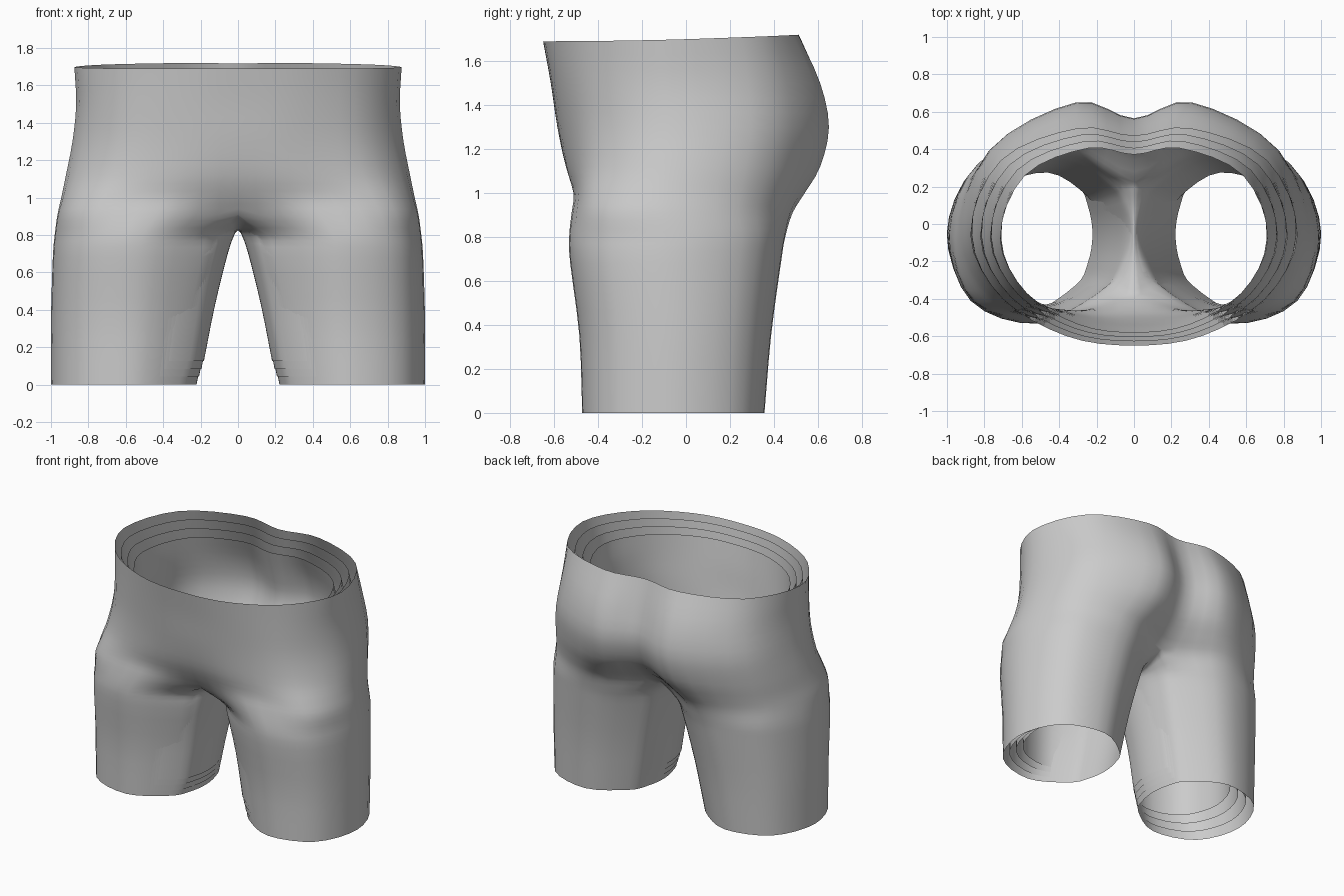
import bpy, bmesh
from math import sin, cos, radians, copysign
from mathutils import Vector

if "Cube" in bpy.data.objects:
    bpy.data.objects.remove(bpy.data.objects["Cube"])

SUB = 4     # samples per span around
VSUB = 3    # samples per span vertically

# Half-torso sections: height, then front centre -> side -> back centre
TORSO = [
    (1.69, [(0, -.65), (.36, -.60), (.70, -.40), (.875, -.06), (.71, .34), (.30, .51), (0, .47)]),
    (1.50, [(0, -.615), (.36, -.575), (.70, -.40), (.865, -.06), (.735, .38), (.31, .61), (0, .53)]),
    (1.30, [(0, -.585), (.36, -.55), (.71, -.40), (.885, -.06), (.765, .40), (.31, .65), (0, .565)]),
    (1.12, [(0, -.545), (.37, -.53), (.75, -.405), (.92, -.07), (.79, .37), (.33, .61), (0, .51)]),
    (1.00, [(0, -.49), (.40, -.51), (.80, -.42), (.945, -.08), (.805, .34), (.37, .54), (0, .40)]),
    (0.91, [(0, -.43), (.44, -.52), (.845, -.42), (.965, -.07), (.82, .32), (.41, .485), (0, .30)]),
]
# Crotch seam between the legs, back to front (y, z)
CROTCH = [(.13, .84), (-.05, .825), (-.25, .84)]
# Rounded leg sections: height, x range, y range, outward lean of the front
LEG = [
    (0.80, .02, .98, -.535, .455, .07),
    (0.68, .065, .99, -.53, .435, .06),
    (0.35, .150, 1.0, -.488, .39, .03),
    (0.00, .222, 1.0, -.475, .36, .01),
]
ANGLES = (-140, -97, -48, 0, 48, 97, 140, 160, 180, 200)


def leg_point(z, x0, x1, y0, y1, lean, a):
    c, s = cos(radians(a)), sin(radians(a))
    c, s = (copysign(abs(v) ** .97, v) for v in (c, s))
    return Vector(((x0 + x1 + (x1 - x0) * c) / 2 + lean * max(-s, 0) ** 2,
                   (y0 + y1 + (y1 - y0) * s) / 2, z))


def spline(pts, n, before=None, after=None):
    """Catmull-Rom curve through pts, with optional ghost end points."""
    p = [before or pts[0] * 2 - pts[1]] + pts + [after or pts[-1] * 2 - pts[-2]]
    out = []
    for i in range(1, len(p) - 2):
        a, b, c, d = p[i - 1:i + 3]
        for k in range(n):
            t = k / n
            out.append(.5 * (2 * b + (c - a) * t + (2 * a - 5 * b + 4 * c - d) * t * t
                             + (3 * b - a - 3 * c + d) * t ** 3))
    return out + [pts[-1].copy()]


def mirrored(v):
    return Vector((-v.x, v.y, v.z))


# Outer rings of torso and whole rings of leg
outer, inner = [], []
for z, sec in TORSO:
    tilt = .022 if z > 1.6 else 0
    p = [Vector((x, y, z + tilt * (y + .65) ** 2)) for x, y in sec]
    outer.append(spline(p, SUB, mirrored(p[1]), mirrored(p[-2])))
hem = outer[-1]
seam = [hem[-1]] + [Vector((0, y, z)) for y, z in CROTCH] + [hem[0]]
inner.append(spline(seam, SUB))
for sec in LEG:
    p = [leg_point(*sec, a) for a in ANGLES]
    ring = spline(p + [p[0]], SUB, p[-1], p[1])
    outer.append(ring[:6 * SUB + 1])
    inner.append(ring[6 * SUB:])

# Columns smoothed vertically, then skinned as grids
bm = bmesh.new()
for rings in (outer, inner):
    cols = [spline(list(c), VSUB) for c in zip(*rings)]
    if rings is outer:
        for c in (cols[0], cols[-1]):
            for v in c[:5 * VSUB + 1]:
                v.x = 0
        edges = cols[0], cols[-1]
    else:   # inner thigh borders follow the outer columns
        cols[0] = edges[1][-len(cols[0]):]
        cols[-1] = edges[0][-len(cols[-1]):]
    grid = [[bm.verts.new(v) for v in c] for c in cols]
    for a, b in zip(grid, grid[1:]):
        for i in range(len(a) - 1):
            bm.faces.new((a[i], a[i + 1], b[i + 1], b[i]))
bmesh.ops.remove_doubles(bm, verts=bm.verts, dist=.0005)
bmesh.ops.recalc_face_normals(bm, faces=bm.faces)
if sum(f.normal.x * f.calc_area() for f in bm.faces if f.calc_center_median().x > .8) < 0:
    bmesh.ops.reverse_faces(bm, faces=bm.faces)
for f in bm.faces:
    f.smooth = True
mesh = bpy.data.meshes.new("shorts")
bm.to_mesh(mesh)
bm.free()

# Outer shorts plus three nested lining layers
PIVOT = Vector((0, -.19, .85))
for i, name in enumerate(("shorts_outer", "lining_1", "lining_2", "lining_3")):
    s = 1 - .05 * i
    ob = bpy.data.objects.new(name, mesh)
    bpy.context.collection.objects.link(ob)
    ob.scale = (1 - .06 * i, s, s)
    ob.location = PIVOT * (1 - s)
    m = ob.modifiers.new("mirror", 'MIRROR')
    m.use_clip = True
    m.merge_threshold = .001
